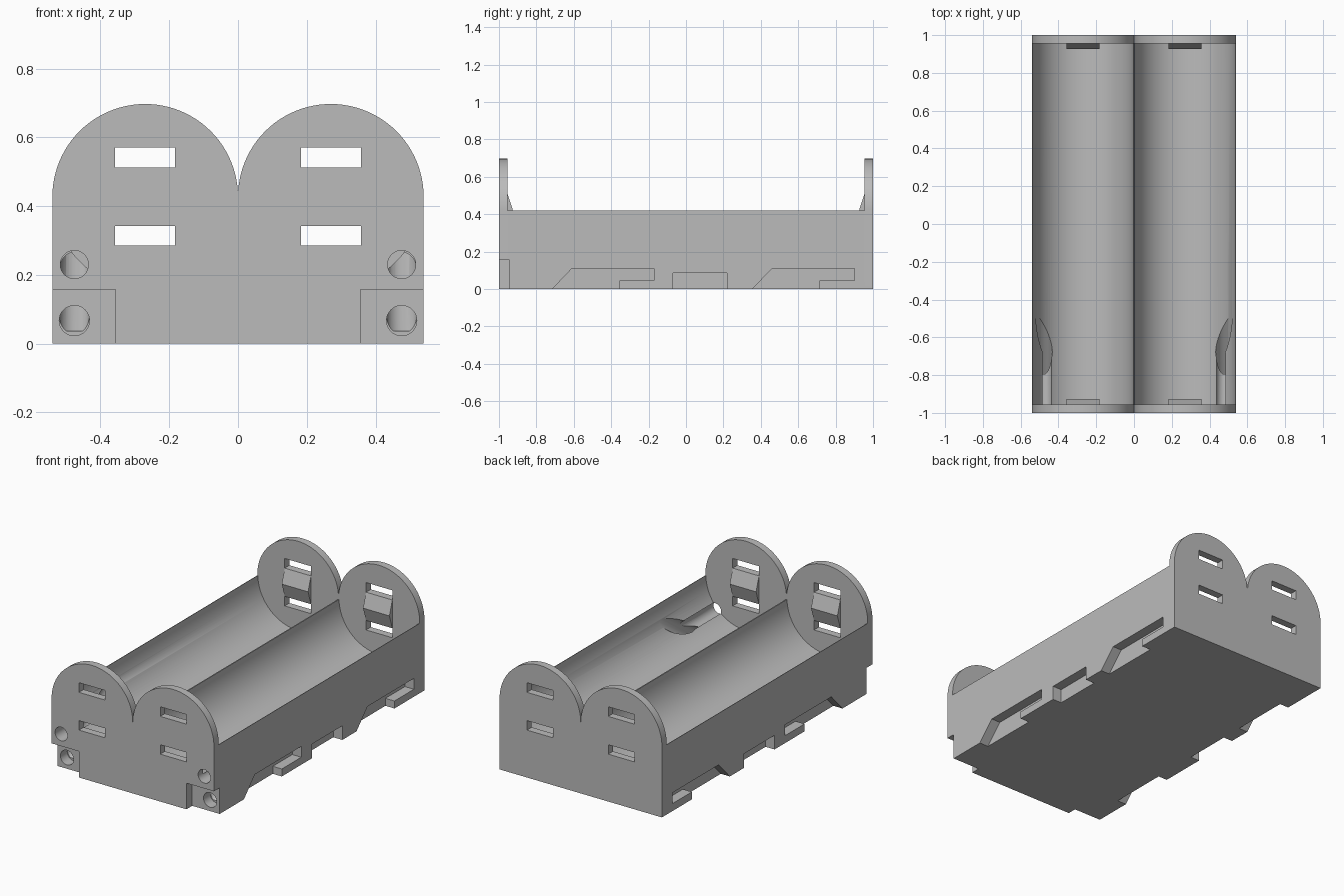
import bpy, bmesh
from math import sin, cos, pi
from mathutils import Vector

cube = bpy.data.objects.get("Cube")
if cube:
    bpy.data.objects.remove(cube, do_unlink=True)

# Single plastic colour
grey = bpy.data.materials.new("grey_plastic")
grey.use_nodes = True
colour = (0.5, 0.5, 0.5, 1)
grey.diffuse_color = colour
for node in grey.node_tree.nodes:
    if node.type == 'BSDF_PRINCIPLED':
        node.inputs["Base Color"].default_value = colour

HALF_X, CELL_X, CELL_Z = 0.54, 0.27, 0.427
TROUGH_R, WALL_TOP, PLATE_Y = 0.267, 0.42, 0.955


def finish(name, bm):
    bmesh.ops.recalc_face_normals(bm, faces=bm.faces)
    mesh = bpy.data.meshes.new(name)
    bm.to_mesh(mesh)
    bm.free()
    mesh.materials.append(grey)
    obj = bpy.data.objects.new(name, mesh)
    bpy.context.scene.collection.objects.link(obj)
    return obj


def prism(name, points, axis, start, end):
    """Extrude a (y, z) profile along x, or an (x, z) profile along y."""
    def place(p, d):
        return (d, p[0], p[1]) if axis == 'x' else (p[0], d, p[1])
    bm = bmesh.new()
    face = bm.faces.new([bm.verts.new(place(p, start)) for p in points])
    moved = bmesh.ops.extrude_face_region(bm, geom=[face])["geom"]
    shift = Vector(place((0, 0), end - start))
    bmesh.ops.translate(bm, vec=shift, verts=[v for v in moved if isinstance(v, bmesh.types.BMVert)])
    return finish(name, bm)


def box(name, x, y, z):
    return prism(name, [(x[0], z[0]), (x[1], z[0]), (x[1], z[1]), (x[0], z[1])], 'y', *y)


def rod(name, a, b, radius):
    a, b = Vector(a), Vector(b)
    bm = bmesh.new()
    bmesh.ops.create_cone(bm, cap_ends=True, segments=32, radius1=radius,
                          radius2=radius, depth=(b - a).length)
    turn = (b - a).to_track_quat('Z', 'Y').to_matrix().to_4x4()
    bmesh.ops.transform(bm, matrix=turn, verts=bm.verts)
    bmesh.ops.translate(bm, vec=(a + b) / 2, verts=bm.verts)
    return finish(name, bm)


def cut(targets, cutter):
    for target in targets:
        mod = target.modifiers.new("cut", 'BOOLEAN')
        mod.operation, mod.solver, mod.object = 'DIFFERENCE', 'EXACT', cutter
        bpy.context.view_layer.objects.active = target
        with bpy.context.temp_override(object=target, active_object=target):
            bpy.ops.object.modifier_apply(modifier=mod.name)
    bpy.data.objects.remove(cutter, do_unlink=True)


def arc(cx, radius, start, end, steps=48):
    angles = [start + (end - start) * i / steps for i in range(steps + 1)]
    return [(cx + radius * cos(a), CELL_Z + radius * sin(a)) for a in angles]


# Tray with two round troughs
rim = (CELL_Z - WALL_TOP) / TROUGH_R
base = [(-HALF_X, 0), (HALF_X, 0)]
outline = base + [(HALF_X, WALL_TOP)]
for cx in (CELL_X, -CELL_X):
    outline += arc(cx, TROUGH_R, -rim, rim - pi)
outline.append((-HALF_X, WALL_TOP))
tray = prism("tray", outline, 'y', -PLATE_Y, PLATE_Y)

# End plates with twin round tops
crown = base + arc(CELL_X, CELL_X, 0, pi)[:-1] + arc(-CELL_X, CELL_X, 0, pi)
front_plate = prism("front_plate", crown, 'y', -1, -PLATE_Y)
back_plate = prism("back_plate", crown, 'y', PLATE_Y, 1)

# Contact slots and the ridges between them
for side in (-1, 1):
    xs = sorted((side * 0.183, side * 0.358))
    for plate, end in ((front_plate, -1), (back_plate, 1)):
        for zs in ((0.285, 0.342), (0.512, 0.57)):
            cut([plate], box("slot_cutter", xs, sorted((end * 0.9, end * 1.1)), zs))
        inner = end * PLATE_Y
        prism("contact_ridge", [(inner, 0.342), (end * 0.927, 0.427), (inner, 0.512)], 'x', *xs)

# Clip recesses along both lower sides
hook = [(-0.763, -0.05), (-0.61, 0.11), (-0.17, 0.11), (-0.17, 0.045),
        (-0.355, 0.045), (-0.355, -0.05)]
rear_hook = [(y + 1.07, z) for y, z in hook]
middle = [(-0.07, -0.05), (-0.07, 0.085), (0.22, 0.085), (0.22, -0.05)]
for side in (-1, 1):
    for profile in (hook, middle, rear_hook):
        cut([tray], prism("recess_cutter", profile, 'x', side * 0.48, side * 0.6))

# Front corner notches and wire channels
for side in (-1, 1):
    xs = sorted((side * 0.357, side * 0.6))
    cut([tray, front_plate], box("corner_cutter", xs, (-1.1, -0.945), (-0.1, 0.157)))
    x = side * 0.476
    cut([tray, front_plate], rod("wire_cutter", (x, -1.1, 0.23), (x, -0.68, 0.23), 0.041))
    cut([tray], rod("bore_cutter", (x, -1.1, 0.067), (x, -0.88, 0.067), 0.044))
    cut([tray], rod("slope_cutter", (x, -0.9, 0.067), (x, -0.35, 0.434), 0.0435))

# Smooth the curved surfaces, keep edges sharp
bpy.ops.object.select_all(action='DESELECT')
for obj in (tray, front_plate, back_plate):
    obj.select_set(True)
bpy.context.view_layer.objects.active = tray
bpy.ops.object.shade_smooth_by_angle(angle=pi / 6)
